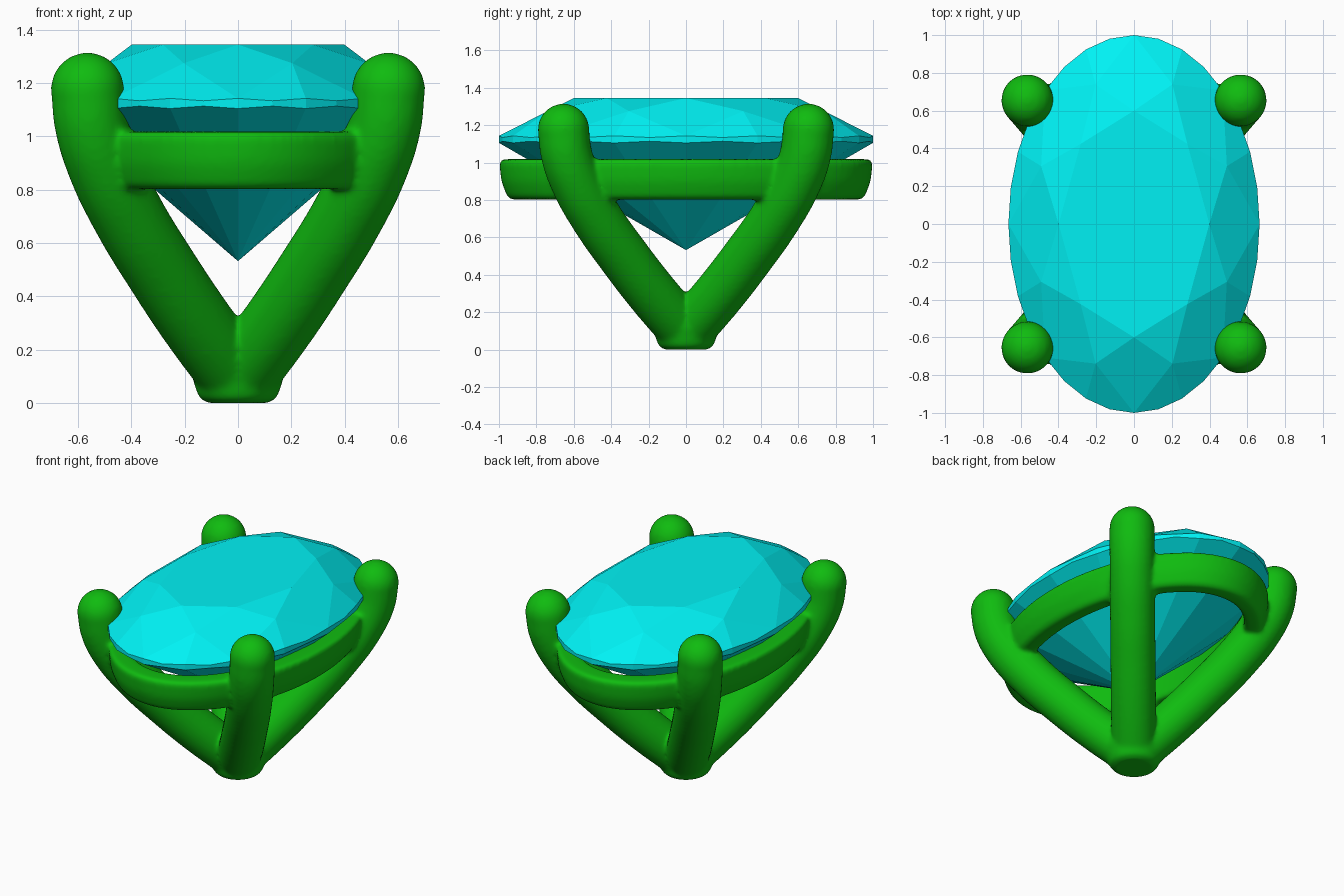
import bpy, bmesh, math
from mathutils import Vector

if "Cube" in bpy.data.objects:
    bpy.data.objects.remove(bpy.data.objects["Cube"])

AX, AY = 0.665, 1.0          # half axes of the oval stone


def material(name, rgb):
    m = bpy.data.materials.new(name)
    m.diffuse_color = (*rgb, 1)
    m.use_nodes = True
    m.node_tree.nodes["Principled BSDF"].inputs["Base Color"].default_value = m.diffuse_color
    return m


GREEN = material("green_metal", (0.005, 0.5, 0.005))
CYAN = material("cyan_stone", (0.0, 0.88, 0.9))


def finish(name, bm, mat):
    bmesh.ops.recalc_face_normals(bm, faces=bm.faces)
    me = bpy.data.meshes.new(name)
    bm.to_mesh(me)
    bm.free()
    ob = bpy.data.objects.new(name, me)
    bpy.context.collection.objects.link(ob)
    me.materials.append(mat)
    return ob


# Oval brilliant-cut stone
bm = bmesh.new()


def ring(n, r, z, start=0.0, dip=0.0):
    out = []
    for i in range(n):
        a = math.radians(start) + math.tau * i / n
        out.append(bm.verts.new((AX * r * math.cos(a), AY * r * math.sin(a),
                                 z + (dip if i % 2 else 0))))
    return out


table = ring(8, 0.6, 1.345)
star = ring(8, 0.8, 1.275, 22.5)
upper = ring(32, 1.0, 1.143, dip=-0.009)
lower = ring(32, 1.0, 1.105, dip=0.009)
culet = bm.verts.new((0, 0, 0.532))
bm.faces.new(table)
for k in range(8):
    g = [upper[(4 * k + i) % 32] for i in range(5)]
    bm.faces.new((table[k], star[k], table[(k + 1) % 8]))
    bm.faces.new((table[k], star[k - 1], g[0], star[k]))
    bm.faces.new((star[k], g[0], g[1], g[2]))
    bm.faces.new((star[k], g[2], g[3], g[4]))
for i in range(32):
    j = (i + 1) % 32
    bm.faces.new((upper[i], lower[i], lower[j], upper[j]))
for i in range(0, 32, 2):
    bm.faces.new((culet, lower[i], lower[i + 1], lower[(i + 2) % 32]))
finish("oval_stone", bm, CYAN)

# Oval gallery band: rounded tapered section swept round the oval
metal = []
corners = [(0, 1.018), (-0.012, 0.9), (-0.05, 0.802), (-0.16, 0.802), (-0.14, 1.018)]
section = []
for i, c in enumerate(corners):
    c = Vector(c)
    a = c + (Vector(corners[i - 1]) - c).normalized() * 0.03
    b = c + (Vector(corners[(i + 1) % len(corners)]) - c).normalized() * 0.03
    for t in (0, 0.25, 0.5, 0.75, 1):
        section.append(a * (1 - t) ** 2 + c * 2 * t * (1 - t) + b * t * t)
bm = bmesh.new()
N, M = 96, len(section)
loops = []
for i in range(N):
    a = math.tau * i / N
    loops.append([bm.verts.new(((AX + s.x) * math.cos(a), (AY + s.x) * math.sin(a), s.y))
                  for s in section])
for i in range(N):
    p, q = loops[i], loops[(i + 1) % N]
    for j in range(M):
        bm.faces.new((p[j], q[j], q[(j + 1) % M], p[(j + 1) % M]))
metal.append(finish("gallery_band", bm, GREEN))

# Four curved prongs with ball tips
R = 0.138
PATH = [(0, 0.092), (0.155, 0.3), (0.288, 0.5), (0.41, 0.7), (0.507, 0.9),
        (0.552, 1.05), (0.565, 1.177)]
for fb, sy in (("front", -1), ("back", 1)):
    for lr, sx in (("left", -1), ("right", 1)):
        cu = bpy.data.curves.new("prong_path", 'CURVE')
        cu.dimensions = '3D'
        cu.bevel_depth, cu.bevel_resolution, cu.resolution_u = R, 8, 10
        cu.use_fill_caps = True
        sp = cu.splines.new('BEZIER')
        sp.bezier_points.add(len(PATH) - 1)
        for bp, (x, z) in zip(sp.bezier_points, PATH):
            bp.co = (sx * x, sy * x * 1.16, z)
            bp.handle_left_type = bp.handle_right_type = 'AUTO'
        tmp = bpy.data.objects.new("prong_path", cu)
        bpy.context.collection.objects.link(tmp)
        bpy.context.view_layer.update()
        me = bpy.data.meshes.new_from_object(tmp.evaluated_get(
            bpy.context.evaluated_depsgraph_get()))
        bm = bmesh.new()
        bm.from_mesh(me)
        bpy.data.objects.remove(tmp)
        bpy.data.meshes.remove(me)
        bmesh.ops.remove_doubles(bm, verts=bm.verts, dist=1e-5)
        ball = bmesh.ops.create_uvsphere(bm, u_segments=32, v_segments=20, radius=R)
        bmesh.ops.translate(bm, verts=ball["verts"],
                            vec=(sx * 0.565, sy * 0.655, 1.177))
        metal.append(finish(f"{fb}_{lr}_prong", bm, GREEN))

# Rounded foot where the prongs meet
bm = bmesh.new()
bmesh.ops.create_cone(bm, cap_ends=True, segments=48, radius1=0.142, radius2=0.18, depth=0.12)
bmesh.ops.translate(bm, verts=bm.verts, vec=(0, 0, 0.06))
rim = [e for e in bm.edges if all(v.co.z < 0.01 for v in e.verts)]
bmesh.ops.bevel(bm, geom=rim, offset=0.035, segments=5, profile=0.5, affect='EDGES')
metal.append(finish("foot", bm, GREEN))

# Fuse the metal parts with soft joints
bpy.ops.object.select_all(action='DESELECT')
for ob in metal:
    ob.select_set(True)
setting = metal[0]
bpy.context.view_layer.objects.active = setting
bpy.ops.object.join()
setting.name = "prong_setting"
remesh = setting.modifiers.new("fuse", 'REMESH')
remesh.mode, remesh.voxel_size = 'VOXEL', 0.013
soften = setting.modifiers.new("soften", 'SMOOTH')
soften.factor, soften.iterations = 0.5, 12
for name in ("fuse", "soften"):
    bpy.ops.object.modifier_apply(modifier=name)
for v in setting.data.vertices:
    v.co.z = max(v.co.z, 0.0)
bpy.ops.object.shade_smooth()
